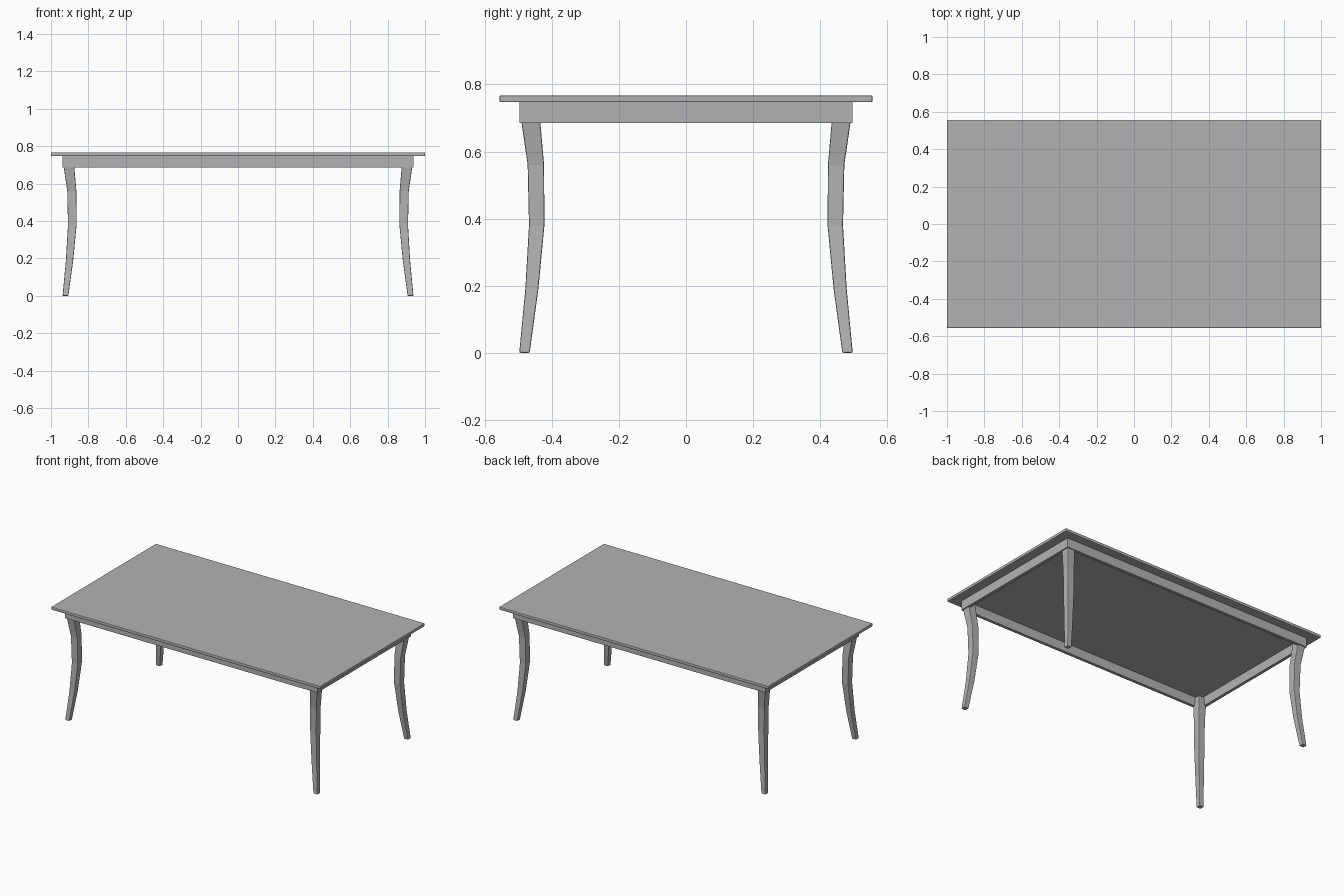
import bpy
import bmesh

if "Cube" in bpy.data.objects:
    bpy.data.objects.remove(bpy.data.objects["Cube"], do_unlink=True)

grey = bpy.data.materials.new("plain grey")
grey.use_nodes = True
colour = (0.45, 0.45, 0.45, 1)
grey.diffuse_color = colour
grey.node_tree.nodes["Principled BSDF"].inputs["Base Color"].default_value = colour


def finish(name, bm, bevel=0):
    """Turn a bmesh into a named object with an optional edge chamfer."""
    bmesh.ops.recalc_face_normals(bm, faces=bm.faces[:])
    mesh = bpy.data.meshes.new(name)
    bm.to_mesh(mesh)
    bm.free()
    mesh.materials.append(grey)
    obj = bpy.data.objects.new(name, mesh)
    bpy.context.collection.objects.link(obj)
    if bevel:
        mod = obj.modifiers.new("soft edges", "BEVEL")
        mod.width = bevel
        mod.segments = 2
        mod.limit_method = "ANGLE"
        mod.angle_limit = 0.7
    return obj


def ring(bm, x0, x1, y0, y1, z):
    return [bm.verts.new((x, y, z)) for x, y in
            ((x0, y0), (x1, y0), (x1, y1), (x0, y1))]


def bridge(bm, a, b):
    for i in range(4):
        j = (i + 1) % 4
        bm.faces.new((a[i], a[j], b[j], b[i]))


# Table top
bm = bmesh.new()
low = ring(bm, -1, 1, -0.556, 0.556, 0.747)
high = ring(bm, -1, 1, -0.556, 0.556, 0.767)
bridge(bm, low, high)
bm.faces.new(low)
bm.faces.new(high)
finish("table_top", bm, 0.004)

# Apron: a hollow rectangular frame under the top
AX, AY, WALL = 0.938, 0.497, 0.02
bm = bmesh.new()
loops = []
for inset, z in ((0, 0.685), (0, 0.747), (WALL, 0.747), (WALL, 0.685)):
    loops.append(ring(bm, inset - AX, AX - inset, inset - AY, AY - inset, z))
for k in range(4):
    bridge(bm, loops[k], loops[(k + 1) % 4])
finish("apron", bm)

# Curved legs: height, inset of the outer side, inset of the inner side
PROFILE = [(0, 0, 0.031), (0.19, 0.018, 0.057), (0.38, 0.029, 0.075),
           (0.56, 0.025, 0.074), (0.685, 0.007, 0.063), (0.745, 0.003, 0.057)]


def leg(name, sx, sy):
    bm = bmesh.new()
    rings = [ring(bm, sx * (AX - a), sx * (AX - b),
                  sy * (AY - a), sy * (AY - b), z) for z, a, b in PROFILE]
    for lower, upper in zip(rings, rings[1:]):
        bridge(bm, lower, upper)
    bm.faces.new(rings[0])
    bm.faces.new(rings[-1])
    finish(name, bm, 0.004)


for side, sx in (("left", 1), ("right", -1)):
    for end, sy in (("front", -1), ("back", 1)):
        leg(f"{end}_{side}_leg", sx, sy)
